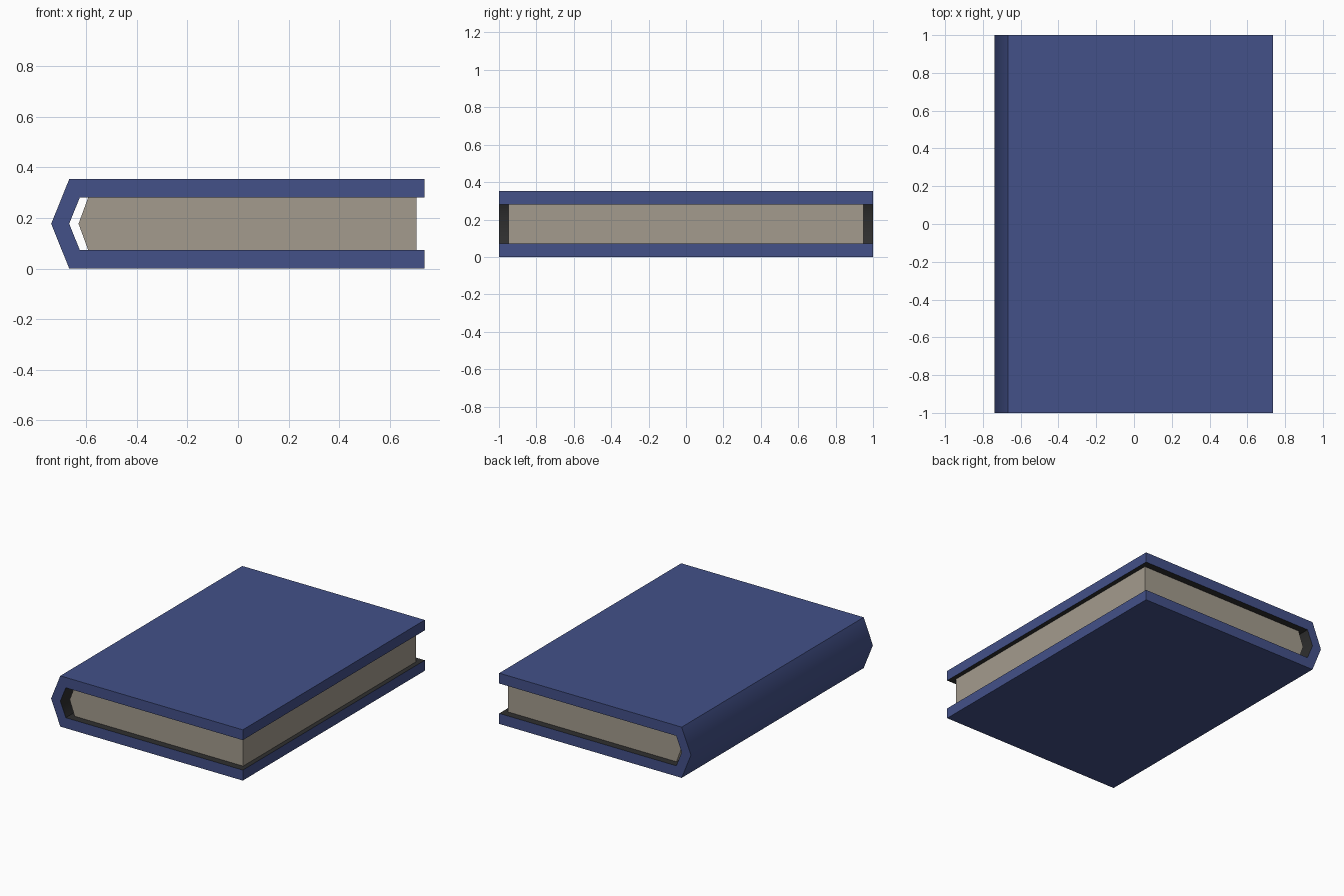
import bpy, bmesh, math

if "Cube" in bpy.data.objects:
    bpy.data.objects.remove(bpy.data.objects["Cube"])


def material(name, rgb):
    m = bpy.data.materials.new(name)
    m.diffuse_color = (*rgb, 1)
    m.use_nodes = True
    m.node_tree.nodes["Principled BSDF"].inputs["Base Color"].default_value = m.diffuse_color
    return m


BLUE = material("cover_blue", (0.056, 0.082, 0.25))
DARK = material("lining_dark", (0.028, 0.028, 0.028))
PAPER = material("paper_beige", (0.37, 0.33, 0.27))


def extrude_profile(name, profile, half_depth, mats, lining_edges=()):
    """Extrude an x-z profile along y; the listed side faces take material 1."""
    bm = bmesh.new()
    front = [bm.verts.new((x, -half_depth, z)) for x, z in profile]
    back = [bm.verts.new((x, half_depth, z)) for x, z in profile]
    bm.faces.new(front)
    bm.faces.new(back[::-1])
    n = len(profile)
    for i in range(n):
        j = (i + 1) % n
        f = bm.faces.new((front[i], back[i], back[j], front[j]))
        f.material_index = 1 if i in lining_edges else 0
    bmesh.ops.recalc_face_normals(bm, faces=bm.faces)
    me = bpy.data.meshes.new(name)
    bm.to_mesh(me)
    bm.free()
    for m in mats:
        me.materials.append(m)
    ob = bpy.data.objects.new(name, me)
    bpy.context.collection.objects.link(ob)
    return ob


# Cover: two boards joined by a pointed spine, dark on the inside
cover = extrude_profile("cover", [
    (0.737, 0), (-0.667, 0), (-0.738, 0.177), (-0.667, 0.353), (0.737, 0.353),
    (0.737, 0.281), (-0.625, 0.281), (-0.667, 0.177), (-0.625, 0.073), (0.737, 0.073),
], 1.0, [BLUE, DARK], lining_edges=(5, 6, 7, 8))

# Soft shading over the spine ridge only
bpy.context.view_layer.objects.active = cover
cover.select_set(True)
bpy.ops.object.shade_smooth_by_angle(angle=math.radians(50))

# Page block, following the spine and set back from the cover edges
extrude_profile("pages", [
    (0.705, 0.073), (0.705, 0.281), (-0.592, 0.281), (-0.63, 0.177), (-0.592, 0.073),
], 0.95, [PAPER])
